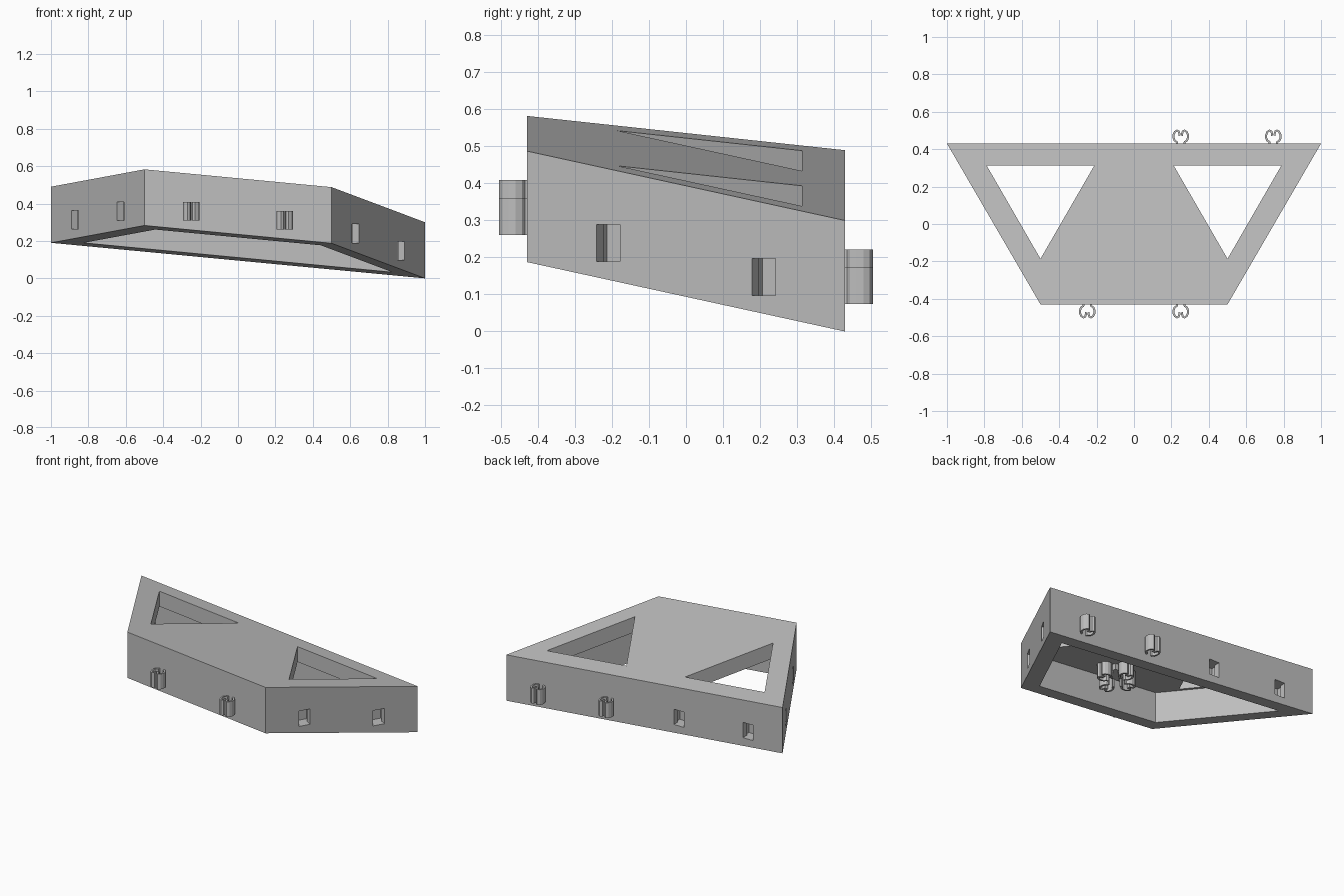
import bpy, bmesh, math
from mathutils import Vector, Matrix

cube = bpy.data.objects.get("Cube")
if cube:
    bpy.data.objects.remove(cube, do_unlink=True)

grey = bpy.data.materials.new("light grey")
grey.use_nodes = True
grey.diffuse_color = (0.52, 0.52, 0.52, 1)
grey.node_tree.nodes["Principled BSDF"].inputs["Base Color"].default_value = grey.diffuse_color

HALF_Y, HEIGHT, WALL = 0.43, 0.3, 0.1


def slope(x, y):
    """Height of the sloping underside."""
    return 0.165 - 0.095 * x - 0.163 * y


def prism(name, outline, low, high):
    """Upright prism whose end heights are functions of x and y."""
    bm = bmesh.new()
    bottom = [bm.verts.new((x, y, low(x, y))) for x, y in outline]
    top = [bm.verts.new((x, y, high(x, y))) for x, y in outline]
    bm.faces.new(bottom[::-1])
    bm.faces.new(top)
    n = len(outline)
    for i in range(n):
        j = (i + 1) % n
        bm.faces.new((bottom[i], bottom[j], top[j], top[i]))
    bmesh.ops.recalc_face_normals(bm, faces=bm.faces[:])
    mesh = bpy.data.meshes.new(name)
    bm.to_mesh(mesh)
    bm.free()
    mesh.materials.append(grey)
    obj = bpy.data.objects.new(name, mesh)
    bpy.context.scene.collection.objects.link(obj)
    return obj


def cut(target, cutter):
    """Subtract the cutter, bake the result and drop the cutter."""
    mod = target.modifiers.new("cut", 'BOOLEAN')
    mod.operation, mod.solver, mod.object = 'DIFFERENCE', 'EXACT', cutter
    bpy.context.view_layer.update()
    deps = bpy.context.evaluated_depsgraph_get()
    mesh = bpy.data.meshes.new_from_object(target.evaluated_get(deps))
    target.modifiers.clear()
    target.data = mesh
    bpy.data.objects.remove(cutter, do_unlink=True)


def trapezoid(d):
    """Footprint inset by d."""
    back, front = 1 - d * math.sqrt(3), 0.5 - d / math.sqrt(3)
    y = HALF_Y - d
    return [(-back, y), (-front, -y), (front, -y), (back, y)]


def on_wall(profile, x, y, angle):
    """Place a profile (across, outward) at a wall point facing angle."""
    out = Vector((math.cos(angle), math.sin(angle)))
    side = Vector((-out.y, out.x))
    return [tuple(Vector((x, y)) + side * u + out * v) for u, v in profile]


def fixture(name, profile, x, y, angle):
    base = slope(x, y) + 0.05
    return prism(name, on_wall(profile, x, y, angle),
                 lambda *_: base, lambda *_: base + 0.1)


# Sloping tray with an open underside
body = prism("body", trapezoid(0), slope, lambda x, y: slope(x, y) + HEIGHT)
cut(body, prism("cavity", trapezoid(WALL), lambda x, y: slope(x, y) - 0.1,
                lambda x, y: slope(x, y) + HEIGHT - WALL))

# Triangular openings in the lid
for s in (-1, 1):
    tri = [(s * 0.5 - 0.288, 0.313), (s * 0.5, -0.186), (s * 0.5 + 0.288, 0.313)]
    cut(body, prism("opening", tri, lambda x, y: slope(x, y) + 0.12,
                    lambda x, y: slope(x, y) + 0.5))

# Blind sockets with a neck and a wider chamber
half = [(0.037, 0.02), (0.037, -0.04), (0.05, -0.04), (0.05, -0.08)]
socket = half + [(-u, v) for u, v in reversed(half)]
sockets = [(-0.25, HALF_Y, math.pi / 2), (-0.75, HALF_Y, math.pi / 2)]
for y in (-0.21, 0.21):
    edge = 0.75 + y * 0.25 / HALF_Y
    sockets += [(edge, y, -math.pi / 6), (-edge, y, math.pi * 7 / 6)]
for x, y, a in sockets:
    cut(body, fixture("socket", socket, x, y, a))


def ribbon(path, t):
    """Outline of a strip of thickness t along a path."""
    pts = [Vector(p) for p in path]
    left, right = [], []
    for i, p in enumerate(pts):
        d = (pts[min(i + 1, len(pts) - 1)] - pts[max(i - 1, 0)]).normalized()
        n = Vector((-d.y, d.x)) * t / 2
        left.append(p + n)
        right.append(p - n)
    return [tuple(p) for p in left + right[::-1]]


# Snap clip made of two mirrored curled hooks
hook = [(0.018, -0.004), (0.021, 0.008), (0.033, 0.017), (0.039, 0.032), (0.038, 0.048),
        (0.031, 0.063), (0.02, 0.07), (0.011, 0.065), (0.007, 0.052), (0.006, 0.042)]


def clip(name, x, y, angle):
    for s, label in ((-1, "a"), (1, "b")):
        fixture(name + "_hook_" + label, ribbon([(s * u, v) for u, v in hook], 0.011), x, y, angle)


clip("front_right_clip", -0.25, -HALF_Y, -math.pi / 2)
clip("front_left_clip", 0.25, -HALF_Y, -math.pi / 2)
clip("back_inner_clip", 0.25, HALF_Y, math.pi / 2)
clip("back_outer_clip", 0.745, HALF_Y, math.pi / 2)

# Cross of clips hanging below the lid
cx, cy, r = 0.0, -0.16, 0.05
top = slope(cx, cy) + HEIGHT - WALL
core = [(cx + sx * r, cy + sy * r) for sx, sy in ((-1, -1), (1, -1), (1, 1), (-1, 1))]
prism("hanging_core", core, lambda *_: top - 0.05, lambda *_: top + 0.03)
for k in range(4):
    a = k * math.pi / 2
    for s in (-1, 1):
        arm = ribbon([(s * u, v) for u, v in hook], 0.011)
        prism("hanging_clip_%d" % (k + 1),
              on_wall(arm, cx + r * math.cos(a), cy + r * math.sin(a), a),
              lambda *_: top - 0.1, lambda *_: top)
